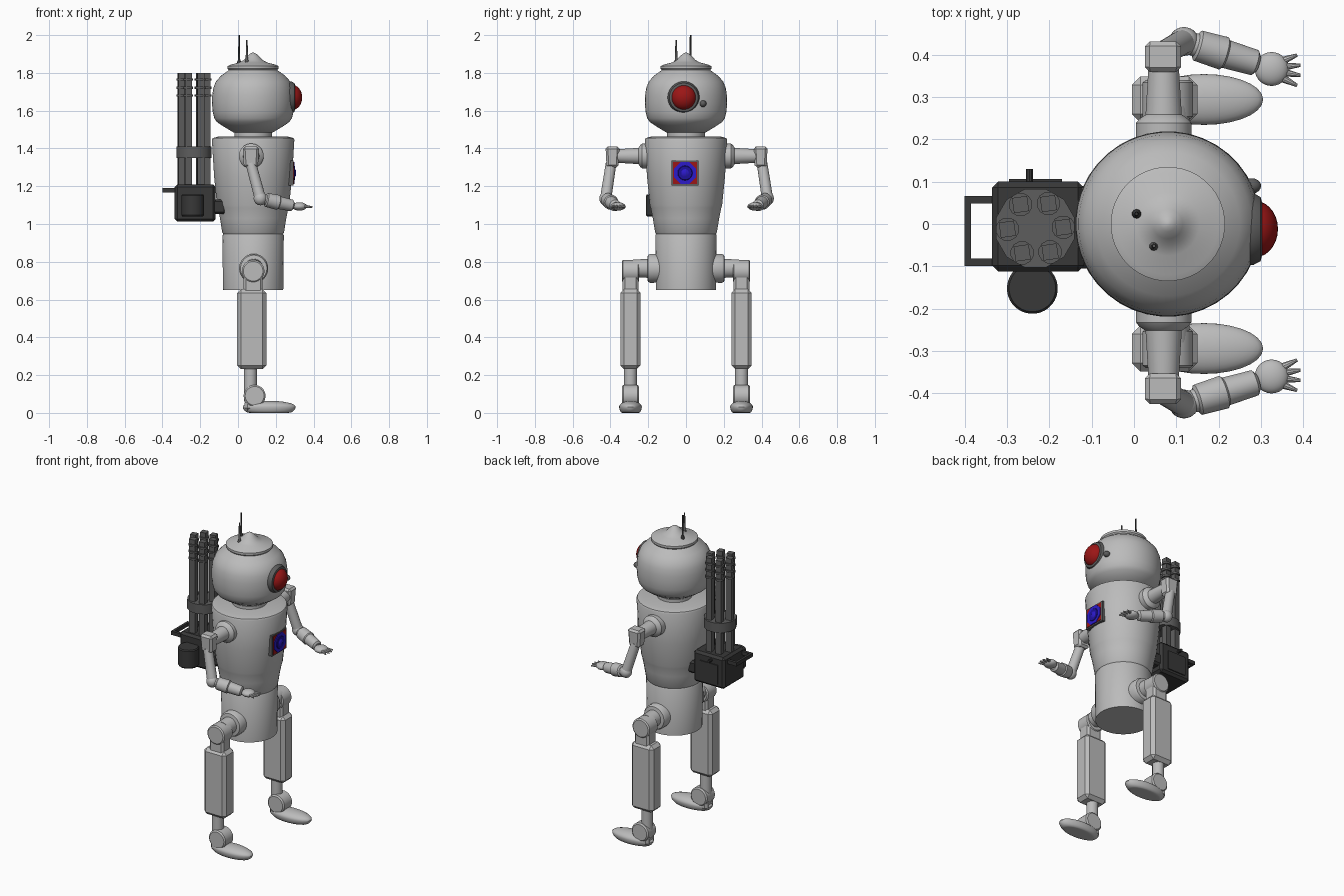
import bpy, bmesh, math
from mathutils import Vector, Matrix

if "Cube" in bpy.data.objects:
    bpy.data.objects.remove(bpy.data.objects["Cube"])


def mat(name, r, g, b):
    m = bpy.data.materials.new(name)
    m.diffuse_color = (r, g, b, 1)
    m.use_nodes = True
    m.node_tree.nodes["Principled BSDF"].inputs["Base Color"].default_value = m.diffuse_color
    return m


GREY = mat("light grey metal", 0.5, 0.5, 0.5)
MID = mat("barrel grey", 0.11, 0.11, 0.11)
DARK = mat("dark gunmetal", 0.04, 0.04, 0.04)
RED = mat("lens red", 0.33, 0.008, 0.008)
BLUE = mat("panel blue", 0.025, 0.01, 0.6)
NAVY = mat("deep blue", 0.012, 0.005, 0.33)
BX = 0.08  # x of the body axis


def finish(bm, name, material, smooth=True):
    bmesh.ops.recalc_face_normals(bm, faces=bm.faces)
    me = bpy.data.meshes.new(name)
    bm.to_mesh(me)
    bm.free()
    me.materials.append(material)
    ob = bpy.data.objects.new(name, me)
    bpy.context.collection.objects.link(ob)
    if smooth:
        bpy.ops.object.select_all(action='DESELECT')
        ob.select_set(True)
        bpy.context.view_layer.objects.active = ob
        bpy.ops.object.shade_smooth_by_angle(angle=math.radians(35))
    return ob


def lathe(name, profile, material, origin=(0, 0, 0), axis=(0, 0, 1), n=32):
    """Revolve (radius, height) points about an axis, closing both ends."""
    bm = bmesh.new()
    rot = Vector((0, 0, 1)).rotation_difference(Vector(axis).normalized()).to_matrix()
    rings = []
    for r, h in profile:
        rings.append([bm.verts.new(Vector(origin) + rot @ Vector(
            (r * math.cos(2 * math.pi * (i + .5) / n), r * math.sin(2 * math.pi * (i + .5) / n), h)))
            for i in range(n)])
    for a, b in zip(rings, rings[1:]):
        for i in range(n):
            bm.faces.new((a[i], a[(i + 1) % n], b[(i + 1) % n], b[i]))
    bm.faces.new(rings[0])
    bm.faces.new(rings[-1])
    return finish(bm, name, material)


def tube(name, p, q, r1, r2, material, n=20):
    d = Vector(q) - Vector(p)
    return lathe(name, [(r1, 0), (r2, d.length)], material, p, d, n)


def box(name, lo, hi, material, bevel=0.0, rot=0.0, taper=1.0):
    """Box between two corners; optional edge bevel, z turn and bottom taper."""
    bm = bmesh.new()
    lo, hi = Vector(lo), Vector(hi)
    bmesh.ops.create_cube(bm, size=1)
    for v in bm.verts:
        if v.co.z < 0:
            v.co.x *= taper
            v.co.y *= taper
        v.co = Vector([a * b for a, b in zip(v.co, hi - lo)])
    if bevel:
        bmesh.ops.bevel(bm, geom=bm.edges[:], offset=bevel, segments=1, affect='EDGES')
    bmesh.ops.transform(bm, verts=bm.verts,
                        matrix=Matrix.Translation((lo + hi) / 2) @ Matrix.Rotation(rot, 4, 'Z'))
    return finish(bm, name, material, False)


def ball(name, c, radii, material, rot=0.0):
    bm = bmesh.new()
    bmesh.ops.create_uvsphere(bm, u_segments=28, v_segments=16, radius=1)
    bmesh.ops.transform(bm, verts=bm.verts, matrix=Matrix.Translation(c)
                        @ Matrix.Rotation(rot, 4, 'Z') @ Matrix.Diagonal((*radii, 1)))
    return finish(bm, name, material)


# Body: pelvis, torso, neck, head, cap
C = (BX, 0, 0)
lathe("pelvis", [(.160, .65), (.163, .94), (.157, .95)], GREY, C, n=40)
lathe("torso", [(.157, .945), (.164, .955), (.176, 1.03), (.187, 1.085), (.192, 1.10), (.207, 1.25),
                (.219, 1.445), (.214, 1.455), (.18, 1.464)], GREY, C, n=40)
lathe("neck", [(.10, 1.45), (.10, 1.50)], GREY, C)
lathe("head", [(.105, 1.485), (.16, 1.518), (.192, 1.54), (.206, 1.56), (.215, 1.595), (.218, 1.64),
               (.217, 1.68), (.211, 1.72), (.197, 1.755), (.17, 1.785), (.135, 1.81), (.12, 1.822)],
      GREY, C, n=48)
lathe("head_cap", [(.125, 1.81), (.135, 1.822), (.135, 1.836), (.12, 1.843), (.075, 1.855),
                   (.05, 1.868), (.035, 1.885), (.018, 1.90), (.005, 1.907)], GREY, C, n=40)

# Antennas
lathe("tall_antenna", [(.011, 1.83), (.011, 1.86), (.006, 1.87), (.004, 2.0)], DARK, (.006, .024, 0), n=10)
lathe("short_antenna", [(.011, 1.83), (.011, 1.86), (.007, 1.87), (.004, 1.975)], MID, (.047, -.052, 0), n=10)

# Eye
lathe("eye_ring", [(.085, 0), (.085, .02), (.076, .037), (.064, .04)], MID, (.262, -.012, 1.67), (1, 0, 0), 36)
ball("eye_lens", (.285, -.012, 1.67), (.055, .067, .067), RED)
ball("eye_knob", (.278, .09, 1.637), (.022, .018, .018), MID)

# Chest panel
box("panel_frame", (.25, -.077, 1.205), (.293, .066, 1.335), MID)
box("panel_border", (.28, -.068, 1.213), (.296, .057, 1.327), RED)
lathe("panel_screen", [(.062, 0), (.062, .005)], BLUE, (.295, -.005, 1.27), (1, 0, 0), 8)
lathe("panel_dial", [(.04, 0), (.036, .004)], NAVY, (.299, -.005, 1.27), (1, 0, 0), 24)
lathe("panel_button", [(.022, 0), (.012, .006)], BLUE, (.302, -.005, 1.27), (1, 0, 0), 16)

for s, side in ((1, "left"), (-1, "right")):
    # Arm
    off = .003

    def P(x, y, z):
        return (x, s * y + off, z)
    lathe(side + "_shoulder", [(.066, 0), (.066, .085), (.058, .095), (.043, .105), (.036, .22)],
          GREY, P(.07, .15, 1.36), (0, s, 0), 28)
    box(side + "_shoulder_block", (.025, s * .392 + off - .037, 1.30), (.112, s * .392 + off + .037, 1.41),
        GREY, .012, 0, .85)
    elbow, wrist = P(.118, .428, 1.135), P(.285, .378, 1.098)
    tube(side + "_upper_arm", P(.068, .40, 1.32), elbow, .028, .03, GREY)
    ball(side + "_elbow", elbow, (.035, .034, .036), GREY)
    d = Vector(wrist) - Vector(elbow)
    lathe(side + "_forearm", [(.024, 0), (.028, .03), (.037, .035), (.04, .10), (.034, .105),
                              (.031, d.length), (.02, d.length + .008)], GREY, elbow, d, 24)
    ball(side + "_palm", P(.325, .363, 1.093), (.04, .04, .022), GREY)
    for i, a in enumerate((-.6, -.2, .2, .6)):
        tube(side + "_finger_%d" % (i + 1), P(.345, .362 + .03 * a, 1.093),
             P(.397 - .02 * abs(a), .36 + .06 * a, 1.09), .011, .004, GREY, 10)

    # Leg
    y = s * .294
    lathe(side + "_hip", [(.075, 0), (.077, .07), (.07, .082), (.05, .085), (.047, .16)],
          GREY, (.083, s * .12, .765), (0, s, 0), 32)
    lathe(side + "_hip_knuckle", [(.052, -.046), (.06, -.04), (.06, .04), (.052, .046)],
          GREY, (.08, y, .75), (0, 1, 0), 32)
    box(side + "_hip_post", (.03, y - .042, .63), (.13, y + .042, .75), GREY, .012)
    box(side + "_leg_casing", (-.005, y - .054, .232), (.15, y + .054, .655), GREY, .02)
    tube(side + "_shin", (.066, y, .06), (.066, y, .25), .034, .034, GREY)
    lathe(side + "_ankle", [(.05, -.045), (.058, -.038), (.058, .038), (.05, .045)],
          GREY, (.088, y, .09), (0, 1, 0), 28)
    # Foot: squashed ball with a flattened sole
    foot = ball(side + "_foot", (.165, y, .032), (.14, .06, .032), GREY)
    for v in foot.data.vertices:
        if v.co.z < .032:
            v.co.z = max(0, .032 - (.032 - v.co.z) * 1.7)
    box(side + "_heel", (.035, y - .04, .01), (.12, y + .04, .07), GREY, .015)

# Back-mounted gun: housing and bracket
GX, GY = -.233, -.01
box("gun_housing", (-.335, -.112, 1.012), (-.118, .10, 1.21), DARK, .014)
box("gun_bracket", (-.16, -.105, 1.052), (-.062, .09, 1.13), DARK, .012, 0, 1.0)
box("housing_side_plate", (-.295, .09, 1.04), (-.17, .106, 1.16), DARK)
lathe("ammo_drum", [(.055, 1.04), (.06, 1.047), (.06, 1.15), (.055, 1.157)], DARK, (-.24, -.152, 0), n=32)
tube("cocking_pin", (-.247, .08, 1.18), (-.247, .13, 1.18), .009, .009, DARK, 10)

# Carry handle
for hy in (-.09, .057):
    box("handle_arm", (-.40, hy - .009, 1.167), (-.32, hy + .009, 1.19), DARK)
box("handle_grip", (-.40, -.098, 1.167), (-.385, .065, 1.19), DARK)

# Six barrels, each with three thin collars, joined by a clamp
for i in range(6):
    a = math.radians(60 * i + 2)
    x, y = GX + .066 * math.cos(a), GY + .066 * math.sin(a)
    box("barrel_%d" % (i + 1), (x - .018, y - .018, 1.19), (x + .018, y + .018, 1.80), MID, 0, math.radians(8))
    for z in (1.68, 1.722, 1.765):
        lathe("barrel_collar", [(.028, z - .006), (.028, z + .006)], MID, (x, y, 0), n=12)
lathe("barrel_clamp", [(.096, 1.35), (.096, 1.41)], MID, (GX, GY, 0), n=12)
